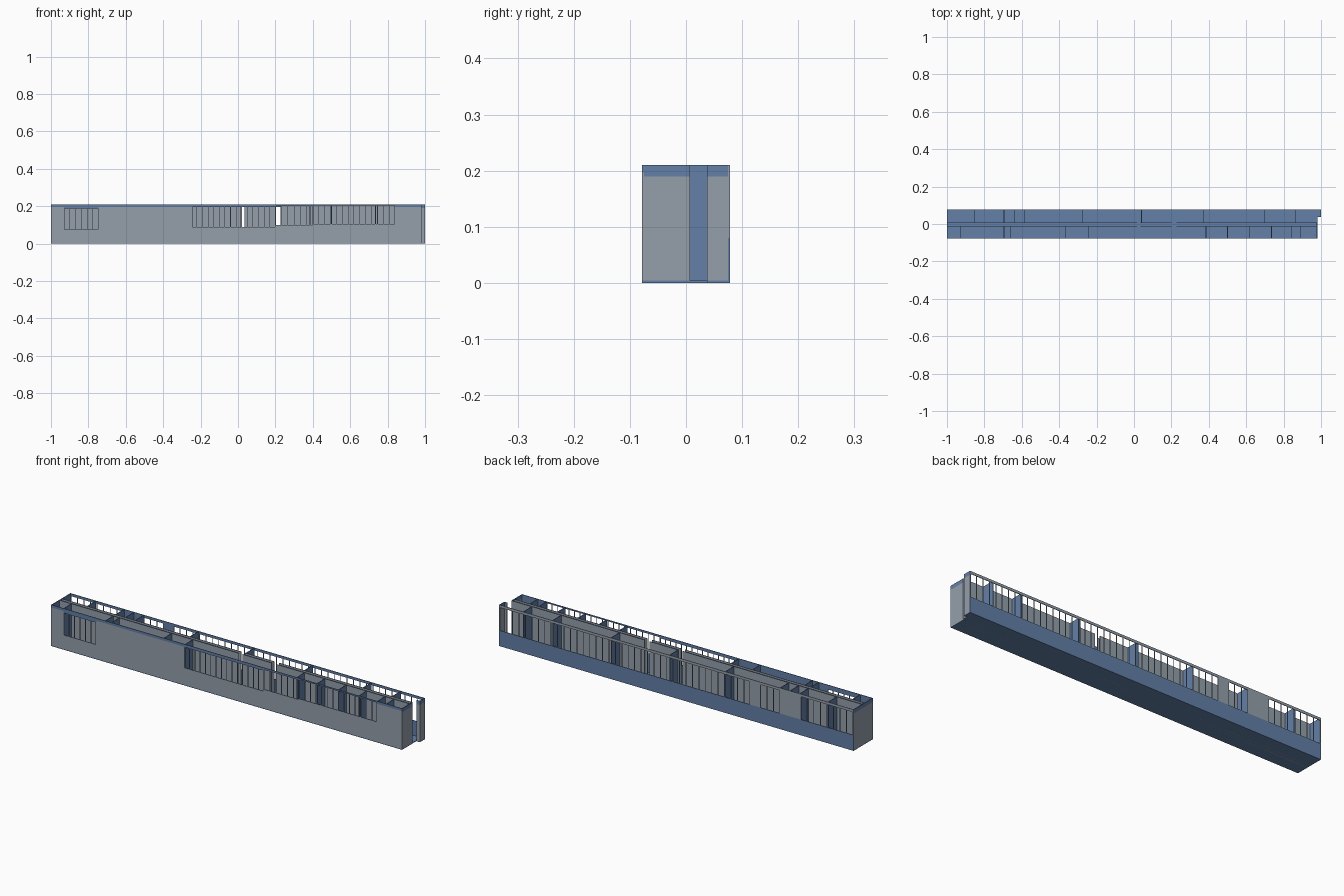
import bpy, bmesh

if "Cube" in bpy.data.objects:
    bpy.data.objects.remove(bpy.data.objects["Cube"])

H = 0.21            # wall height
T = 0.003           # wall thickness
Y0, Y1 = -0.078, 0.078
XE = 0.98           # the south side stops short of the north side
STEP = 0.037        # where the end wall steps out


def material(name, rgb):
    m = bpy.data.materials.new(name)
    m.diffuse_color = (*rgb, 1)
    m.use_nodes = True
    m.node_tree.nodes["Principled BSDF"].inputs["Base Color"].default_value = m.diffuse_color
    return m


grey = material("grey_plaster", (0.30, 0.35, 0.41))
blue = material("slate_blue", (0.125, 0.215, 0.39))


def build(name, boxes, rule=None, base=grey):
    """One object made of boxes (x0, x1, y0, y1, z0, z1); rule picks blue faces."""
    bm = bmesh.new()
    for x0, x1, y0, y1, z0, z1 in boxes:
        r = bmesh.ops.create_cube(bm, size=1)
        for v in r["verts"]:
            v.co = (x0 + (v.co.x + .5) * (x1 - x0),
                    y0 + (v.co.y + .5) * (y1 - y0),
                    z0 + (v.co.z + .5) * (z1 - z0))
    bm.normal_update()
    me = bpy.data.meshes.new(name)
    other = blue if base is grey else grey
    me.materials.append(base)
    me.materials.append(other)
    for f in bm.faces:
        if rule and rule(f.normal, f.calc_center_median()):
            f.material_index = 1
    bm.to_mesh(me)
    bm.free()
    ob = bpy.data.objects.new(name, me)
    bpy.context.collection.objects.link(ob)
    return ob


def window_wall(x0, x1, y0, y1, windows, band):
    """Wall boxes with openings left free, split at the colour band height."""
    boxes, x = [], x0
    for a, b, sill, head in windows:
        if a > x:
            boxes += [(x, a, y0, y1, 0, band), (x, a, y0, y1, band, H)]
        boxes += [(a, b, y0, y1, 0, sill), (a, b, y0, y1, head, H)]
        x = b
    if x < x1:
        boxes += [(x, x1, y0, y1, 0, band), (x, x1, y0, y1, band, H)]
    return boxes


def mullions(y0, y1, windows, gap):
    """Evenly spaced upright bars in every opening."""
    boxes = []
    for a, b, sill, head in windows:
        n = round((b - a) / gap)
        for i in range(n + 1):
            x = a + (b - a) * i / n
            x = min(max(x, a + .0015), b - .0015)
            boxes.append((x - .0015, x + .0015, y0, y1, sill, head))
    return boxes


# floor, with the notch at the stepped end
build("floor", [(-1, XE, Y0, Y1, 0, .004), (XE, 1, STEP, Y1, 0, .004)], base=blue)

# front wall: grey outside, blue inside and along the top
front_windows = [(-.93, -.745, .075, .187), (-.25, .20, .09, .195),
                 (.20, .40, .10, .20), (.40, .84, .105, .203)]
build("front_wall", window_wall(-1, XE, Y0, Y0 + T, front_windows, .197),
      lambda n, c: n.y > .5 or n.z > .5 or c.z > .196)
build("front_mullions", mullions(Y0, Y0 + T, front_windows, .031))

# back wall: blue below the sills, grey between and above the windows
back_windows = [(-1 + T, -.70, .08, .197), (-.585, -.472, .08, .197),
                (-.416, 1 - T, .08, .197)]
build("back_wall", window_wall(-1, 1, Y1 - T, Y1, back_windows, .08),
      lambda n, c: n.y < -.5 or c.z < .081)
build("back_mullions", mullions(Y1 - T, Y1, back_windows, .036))

# end walls, leaving the corridor mouth open at the right
for name, x0, x1, y0, y1 in (("left_end_wall", -1, -1 + T, Y0, Y1),
                             ("right_end_wall_front", XE - T, XE, Y0, .006),
                             ("right_end_wall_back", 1 - T, 1, STEP, Y1),
                             ("right_end_return", XE, 1, STEP, STEP + T)):
    build(name, [(x0, x1, y0, y1, 0, .19), (x0, x1, y0, y1, .19, H)],
          lambda n, c: c.z > .189 or (c.x < 0 and n.x > .5))

# corridor walls with aligned door gaps
doors = [(.015, .035), (.20, .228)]
for name, y in (("corridor_wall_front", -.013), ("corridor_wall_back", .006)):
    boxes, x = [], -1 + T
    for a, b in doors:
        boxes.append((x, a, y - T / 2, y + T / 2, 0, H))
        x = b
    boxes.append((x, XE, y - T / 2, y + T / 2, 0, H))
    build(name, boxes, lambda n, c: n.z > .5)

# room partitions on either side of the corridor
back_x = (-.855, -.695, -.64, -.585, -.275, .04, .37, .70, .865)
front_x = (-.93, -.695, -.66, -.365, -.245, .385, .50, .62, .735, .84, .89)
build("back_partitions", [(x - T / 2, x + T / 2, .0075, Y1 - T, 0, H) for x in back_x],
      base=blue)
build("front_partitions", [(x - T / 2, x + T / 2, Y0 + T, -.0145, 0, H) for x in front_x],
      base=blue)
